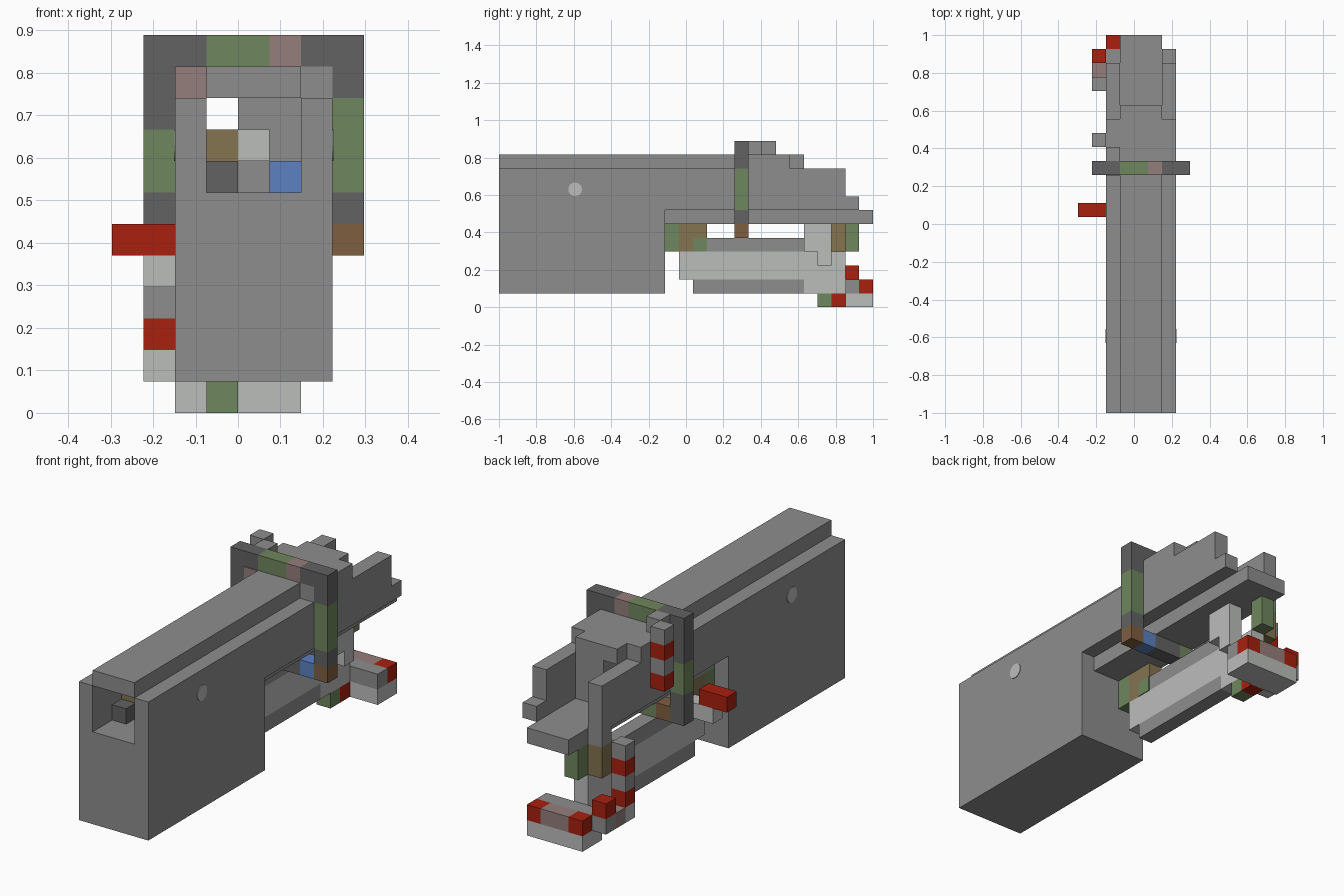
import bpy, math
from mathutils import Vector

if "Cube" in bpy.data.objects:
    bpy.data.objects.remove(bpy.data.objects["Cube"], do_unlink=True)

UNIT = 2 / 27      # one block
MIDDLE = 13.5      # block row that lies on y = 0


def material(name, *rgb):
    linear = [((c / 255 + 0.055) / 1.055) ** 2.4 for c in rgb]
    mat = bpy.data.materials.new(name)
    mat.use_nodes = True
    mat.diffuse_color = (*linear, 1)
    mat.node_tree.nodes["Principled BSDF"].inputs["Base Color"].default_value = (*linear, 1)
    return mat


gray = material("mid gray", 141, 141, 141)
dark = material("dark gray", 98, 98, 98)
light = material("light gray", 187, 189, 187)
red = material("red", 168, 32, 15)
green = material("moss green", 110, 134, 93)
pink = material("dusty pink", 148, 126, 124)
brown = material("brown", 127, 94, 64)
tan = material("tan", 131, 115, 80)
blue = material("blue", 92, 129, 193)


def box(name, mat, x0, x1, y0, y1, z0, z1):
    """Box given by its limits in block units."""
    bpy.ops.mesh.primitive_cube_add(size=1)
    obj = bpy.context.object
    obj.name = name
    obj.location = Vector(((x0 + x1) / 2, (y0 + y1) / 2 - MIDDLE, (z0 + z1) / 2)) * UNIT
    obj.scale = Vector((x1 - x0, y1 - y0, z1 - z0)) * UNIT
    obj.data.materials.append(mat)
    return obj


def stack(name, axis, start, bands, limits):
    """Row of boxes along one axis; bands are (material, length) pairs."""
    for i, (mat, length) in enumerate(bands):
        span = list(limits)
        span[axis * 2:axis * 2] = [start, start + length]
        box(f"{name}_{i + 1}", mat, *span)
        start += length


# Main housing with a hollow front and a narrow ridge on top
box("housing_base", gray, -2, 3, 0, 12, 1, 7)
box("housing_right_wall", gray, -2, -1, 0, 25, 7, 10)
box("housing_left_wall", gray, 2, 3, 0, 25, 7, 10)
box("top_ridge", gray, -1, 2, 0, 22, 10, 11)
box("core_left", gray, 0, 2, 3, 22, 7, 10)
box("core_right", gray, -1, 0, 3, 22, 7, 9)

# Coloured cells inside the front opening
box("opening_step", dark, -1, 0, 2, 3, 7, 8)
box("opening_tan_plate", tan, -1, 0, 2.95, 3, 8, 9)
box("opening_light_plate", light, 0, 1, 2.95, 3, 8, 9)
box("opening_blue_plate", blue, 1, 2, 2.95, 3, 7, 8)

# Round pin caps on both sides of the housing
for side, x in (("left", 3), ("right", -2)):
    bpy.ops.mesh.primitive_cylinder_add(
        vertices=16, radius=UNIT / 2, depth=0.006,
        location=Vector((x, 5.5 - MIDDLE, 8.5)) * UNIT,
        rotation=(0, math.pi / 2, 0))
    cap = bpy.context.object
    cap.name = f"pin_cap_{side}"
    cap.data.materials.append(light)

# Rear receiver
box("receiver_floor", gray, -1, 2, 12, 27, 6, 7)
box("receiver_left_step", gray, 2, 3, 25, 26, 7, 8)
box("left_shoulder", gray, 2, 3, 17, 21, 10, 11)
box("right_shoulder", gray, -2, -1, 17, 21, 10, 11)
box("shoulder_pink_plate", pink, -2, -1, 16.95, 17, 10, 11)

# Square ring around the receiver
stack("ring_top", 0, -3, [(dark, 2), (green, 2), (pink, 1), (dark, 2)], (17, 18, 11, 12))
stack("ring_right", 2, 6, [(dark, 1), (green, 2), (dark, 2)], (-3, -2, 17, 18))
stack("ring_left", 2, 6, [(dark, 1), (green, 3), (dark, 1)], (3, 4, 17, 18))
stack("ring_bottom", 0, -3, [(dark, 1), (brown, 1), (green, 1), (dark, 2), (blue, 1), (brown, 1)],
      (17, 18, 5, 6))

# Banded upper cable beside the receiver
box("upper_cable_joint", gray, -2, -1, 18, 19, 11, 12)
stack("upper_cable", 2, 8, [(red, 1), (gray, 1), (red, 1), (gray, 1)], (-3, -2, 19, 20))

# Side lever
box("lever_handle", red, -4, -2, 14, 15, 5, 6)
box("lever_support", light, -3, -1, 14, 15, 4, 5)

# Lower rail with its front and rear hangers
box("rail", light, -1, 0, 13, 25, 2, 4)
box("rail_top_fin", gray, -1, 0, 15, 22, 4, 5)
box("rail_bottom_fin", gray, -1, 0, 14, 22, 1, 2)
box("front_hanger_green", green, -1, 0, 12, 13, 4, 6)
box("front_hanger_tan", tan, -1, 0, 13, 15, 4, 6)
box("front_hanger_spot", green, 0, 0.05, 14, 15, 4, 5)
box("rail_rear_foot", light, -1, 0, 22, 25, 1, 2)
box("rear_post", light, 0, 1, 22, 24, 4, 6)
box("rear_post_knob", light, 0, 1, 23, 24, 3, 4)
box("rear_hanger_tan", tan, -2, -1, 24, 25, 4, 6)
box("rear_hanger_wall", gray, -2, -1, 24, 25, 6, 7)
box("rear_hanger_green", green, -1, 0, 25, 26, 4, 6)

# Rear grip bar
box("grip_base", light, -2, 2, 25, 27, 0, 1)
box("grip_inner_row", gray, -2, 2, 25, 26, 1, 2)
stack("grip_outer_row", 0, -2, [(red, 1), (pink, 2), (red, 1)], (26, 27, 1, 2))
stack("grip_tail", 1, 23, [(green, 1), (red, 1)], (-1, 0, 0, 1))

# Banded lower cable from the grip up to the receiver
stack("lower_cable", 2, 1, [(light, 1), (red, 1), (gray, 1), (red, 1), (gray, 1)], (-3, -2, 23, 24))
box("lower_cable_bend", pink, -3, -2, 24, 25, 1, 2)
stack("lower_cable_plug", 2, 1, [(gray, 1), (red, 1)], (-3, -2, 25, 26))
